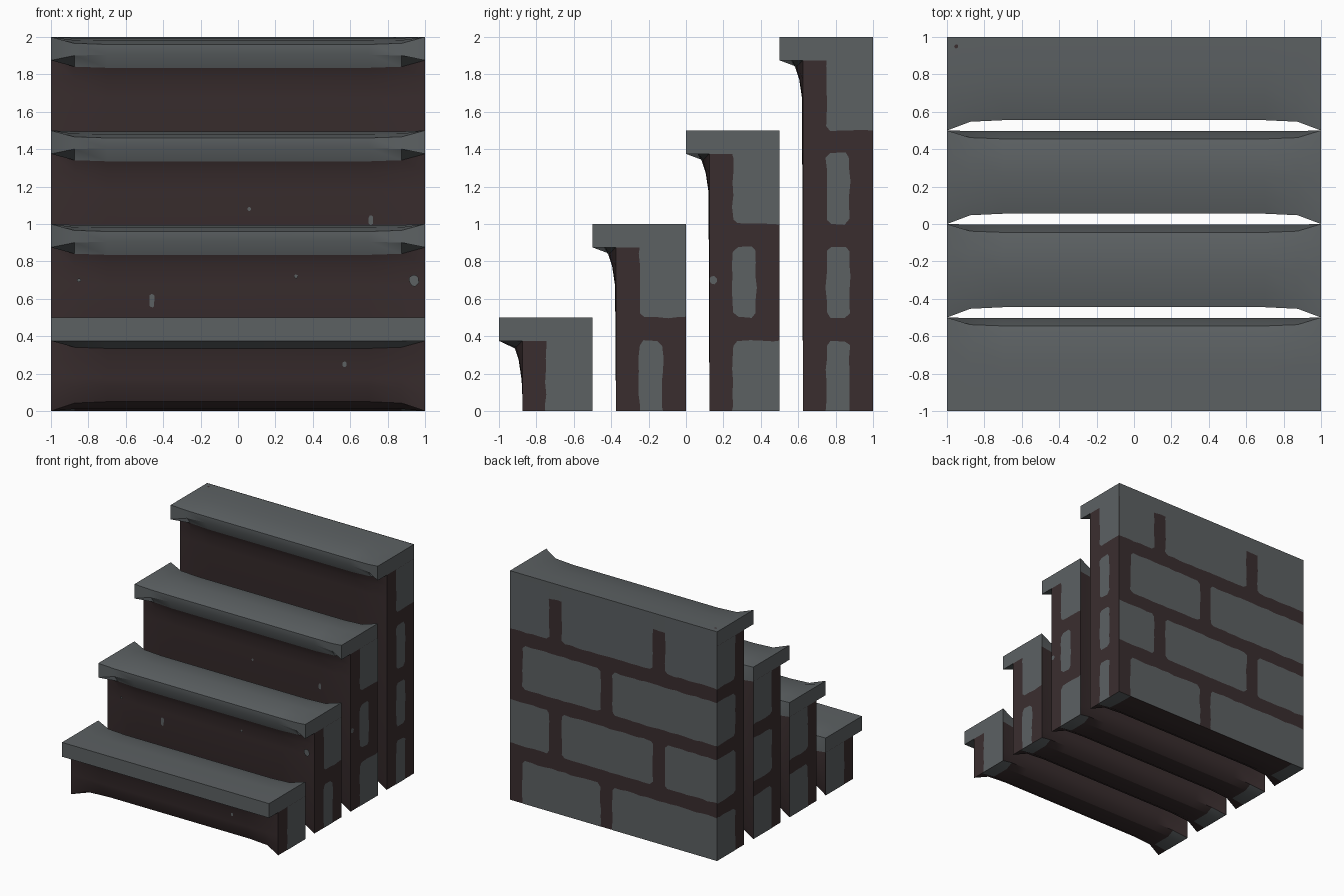
import bpy, bmesh, random
from mathutils import Vector

random.seed(4)
cube = bpy.data.objects.get("Cube")
if cube:
    bpy.data.objects.remove(cube, do_unlink=True)


def material(name, rgb):
    m = bpy.data.materials.new(name)
    m.use_nodes = True
    m.diffuse_color = (*rgb, 1)
    bsdf = m.node_tree.nodes["Principled BSDF"]
    bsdf.inputs["Base Color"].default_value = (*rgb, 1)
    bsdf.inputs["Roughness"].default_value = 0.9
    return m


STONE = material("grey stone", (0.107, 0.119, 0.124))
MORTAR = material("dark brown mortar", (0.042, 0.027, 0.028))


def finish(name, bm, mats):
    mesh = bpy.data.meshes.new(name)
    bm.to_mesh(mesh)
    bm.free()
    for m in mats:
        mesh.materials.append(m)
    ob = bpy.data.objects.new(name, mesh)
    bpy.context.collection.objects.link(ob)
    return ob


# Slab cross-section: crisp at the two ends, worn round in between
def section(step):
    h = 0.5 * (step + 1)
    t = h - 0.125
    crisp = [(0, h), (0, t), (.125, t), (.125, t - .1), (.125, t - .2), (.125, .08),
             (.125, 0), (.22, 0), (.4, 0), (.5, 0), (.5, .08), (.5, t),
             (.5, h), (.37, h), (.25, h), (.08, h)]
    worn = [(.055, h - .04), (.055, h - .095), (.085, h - .165), (.105, t - .1),
            (.12, t - .2), (.127, .13), (.165, .05), (.23, .013), (.4, .013),
            (.455, .05), (.497, .13), (.497, t - .02), (.455, h - .03),
            (.37, h - .006), (.25, h - .006), (.13, h - .02)]
    keep = {0: (0, 1, 14, 15), 3: range(8, 14)}.get(step, ())
    for k in keep:
        worn[k] = crisp[k]
    return crisp, worn


STATIONS = [(-1, 0), (-.875, .85), (-.7, 1), (.7, 1), (.875, .85), (1, 0)]
STONE_SEGMENTS = {0, 1, 11, 12, 13, 14, 15}


def build_slab(step):
    crisp, worn = section(step)
    y0 = -1 + 0.5 * step
    n = len(crisp)
    bm = bmesh.new()
    rings = []
    for x, w in STATIONS:
        rings.append([bm.verts.new((x, y0 + c[0] + (r[0] - c[0]) * w, c[1] + (r[1] - c[1]) * w))
                      for c, r in zip(crisp, worn)])
    for s, (a, b) in enumerate(zip(rings, rings[1:])):
        for k in range(n):
            j = (k + 1) % n
            f = bm.faces.new((a[k], a[j], b[j], b[k]))
            end_brick = s in (0, len(rings) - 2) and k in (7, 8)
            f.material_index = 0 if k in STONE_SEGMENTS or end_brick else 1
    # End caps: stone tread over mortar body
    for ring in (rings[0], rings[-1]):
        bm.faces.new(ring[:3] + ring[11:]).material_index = 0
        bm.faces.new(ring[2:12]).material_index = 1
    bmesh.ops.recalc_face_normals(bm, faces=bm.faces)
    ob = finish("step_slab_%d" % (step + 1), bm, [STONE, MORTAR])
    bpy.ops.object.select_all(action="DESELECT")
    ob.select_set(True)
    bpy.context.view_layer.objects.active = ob
    bpy.ops.object.shade_smooth_by_angle(angle=0.5)


# Irregular brick outline, trimmed to the limits of the wall it sits on
def outline(a0, a1, b0, b1, limits):
    c = min(.025, (a1 - a0) / 3, (b1 - b0) / 3)
    corners = [(a0 + c, b0), (a1 - c, b0), (a1, b0 + c), (a1, b1 - c),
               (a1 - c, b1), (a0 + c, b1), (a0, b1 - c), (a0, b0 + c)]
    pts = []
    for p, q in zip(corners, corners[1:] + corners[:1]):
        length = abs(p[0] - q[0]) + abs(p[1] - q[1])
        count = max(1, int(length / .06))
        for k in range(count):
            f = k / count
            wob = .2 * c
            a = p[0] + (q[0] - p[0]) * f + random.uniform(-wob, wob)
            b = p[1] + (q[1] - p[1]) * f + random.uniform(-wob, wob)
            a = min(max(a, limits[0]), limits[1])
            b = min(max(b, limits[2]), limits[3])
            pts.append((round(a, 4), round(b, 4)))
    return list(dict.fromkeys(pts))


def plates(name, bricks, limits, place, outward, mat=STONE):
    bm = bmesh.new()
    for brick in bricks:
        pts = outline(*brick, limits)
        f = bm.faces.new([bm.verts.new(place(a, b)) for a, b in pts])
        f.normal_update()
        if f.normal.dot(Vector(outward)) < 0:
            f.normal_flip()
    finish(name, bm, [mat])


E = 0.06            # overlap past a wall edge, trimmed away
WIDE, NARROW = (.25, .5 + E), (.25, .375)
ROWS = [(-E, .375), (.5, .88), (1, 1.38), (1.5, 2 + E)]
RIGHT_END = [[WIDE], [NARROW, WIDE], [WIDE, NARROW, WIDE], [NARROW, NARROW, NARROW, WIDE]]

for step in range(4):
    build_slab(step)
    y0 = -1 + 0.5 * step
    top = 0.5 * (step + 1) - 0.125
    for side, label in ((1, "right"), (-1, "left")):
        spans = RIGHT_END[step] if side > 0 else [WIDE] * (step + 1)
        bricks = [(*s, *r) for s, r in zip(spans, ROWS)]
        # The highest brick merges with the tread
        bricks[-1] = (*bricks[-1][:3], top + E)
        if step == 2 and side > 0:
            bricks.append((.12, .165, .68, .72))
        plates("%s_end_bricks_%d" % (label, step + 1), bricks, (.125, .5, 0, top),
               lambda u, z: (side * 1.002, y0 + u, z), (side, 0, 0))

# Back wall in running bond; the top course is joined above its short joints
OUT = 1 + E
long_row = [(.01, -OUT), (.88, .125)]
split_row = [(OUT, .62), (.5, -.38), (-.5, -OUT)]
back = []
for row, spans in zip(ROWS, [long_row, split_row, long_row, split_row]):
    for s in spans:
        back.append((min(s), max(s), *row))
back.append((-OUT, OUT, 1.86, 2 + E))
plates("back_wall_bricks", back, (-1, 1, 0, 2),
       lambda x, z: (x, 1.002 + (.001 if z > 1.9 else 0), z), (0, 1, 0))

# Small stone flecks on the risers: step, x, z, width, height
FLECKS = [(0, .57, .25, .02, .03), (1, -.46, .59, .025, .07), (1, .31, .72, .02, .02),
          (1, -.85, .7, .02, .02), (1, .94, .7, .05, .06),
          (2, .06, 1.08, .02, .02), (2, .71, 1.02, .025, .05)]
for step, x, z, w, h in FLECKS:
    y = -1 + 0.5 * step + (.105 if z > 0.5 * step + .15 else .115)
    plates("riser_fleck", [(x - w / 2, x + w / 2, z - h / 2, z + h / 2)], (-1, 1, 0, 2),
           lambda a, b: (a, y, b), (0, -1, 0))

# Dark speck on the top tread
plates("tread_speck", [(-.96, -.94, .94, .96)], (-1, 1, -1, 1),
       lambda a, b: (a, b, 2.001), (0, 0, 1), MORTAR)
